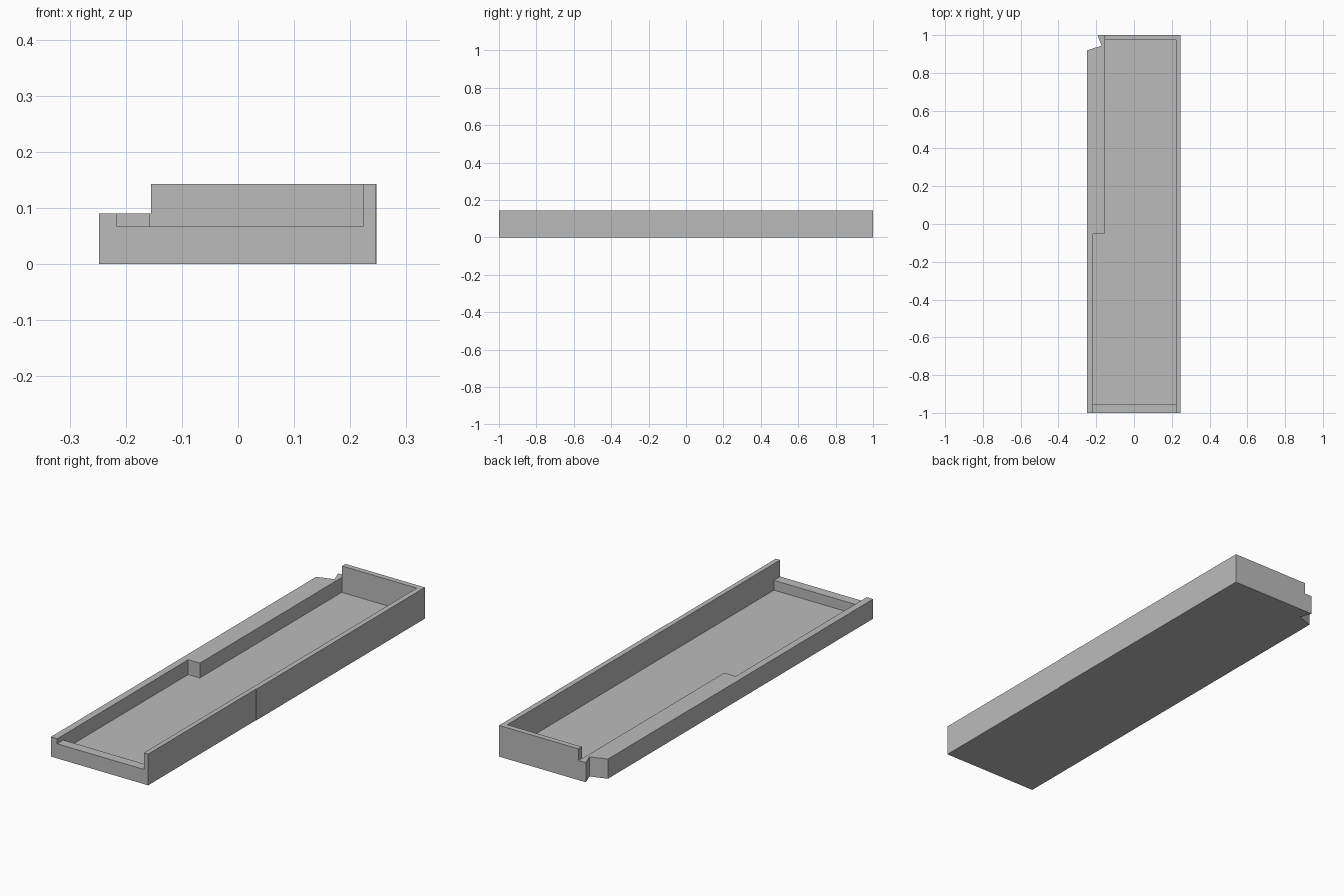
import bpy, bmesh

if "Cube" in bpy.data.objects:
    bpy.data.objects.remove(bpy.data.objects["Cube"])

grey = bpy.data.materials.new("plain grey")
grey.diffuse_color = (0.5, 0.5, 0.5, 1)
grey.use_nodes = True
grey.node_tree.nodes["Principled BSDF"].inputs["Base Color"].default_value = grey.diffuse_color


def prism(name, outline, z0, z1):
    """Extrude a flat outline from z0 to z1."""
    bm = bmesh.new()
    face = bm.faces.new([bm.verts.new((x, y, z0)) for x, y in outline])
    top = bmesh.ops.extrude_face_region(bm, geom=[face])["geom"]
    bmesh.ops.translate(bm, vec=(0, 0, z1 - z0),
                        verts=[v for v in top if isinstance(v, bmesh.types.BMVert)])
    bmesh.ops.recalc_face_normals(bm, faces=bm.faces)
    mesh = bpy.data.meshes.new(name)
    bm.to_mesh(mesh)
    bm.free()
    mesh.materials.append(grey)
    obj = bpy.data.objects.new(name, mesh)
    bpy.context.collection.objects.link(obj)
    return obj


def box(x0, x1, y0, y1):
    return [(x0, y0), (x1, y0), (x1, y1), (x0, y1)]


def cut(target, cutter):
    """Subtract the cutter and remove it."""
    mod = target.modifiers.new("cut", 'BOOLEAN')
    mod.operation = 'DIFFERENCE'
    mod.solver = 'EXACT'
    mod.object = cutter
    cutter.hide_render = True
    bpy.context.view_layer.objects.active = target
    bpy.ops.object.modifier_apply(modifier=mod.name)
    bpy.data.objects.remove(cutter)


# Tray body: notched back left corner, tiny step along the right side
tray = prism("tray", [
    (-0.248, -1), (0.245, -1), (0.245, -0.22), (0.247, -0.22), (0.247, 1),
    (-0.193, 1), (-0.172, 0.944), (-0.248, 0.919)], 0, 0.143)

# Low left wall
cut(tray, prism("left_wall_cutter", box(-0.4, -0.155, -1.2, 1.2), 0.09, 0.3))

# Hollow, wider in its front half
cut(tray, prism("hollow_cutter", [
    (-0.216, -0.955), (0.223, -0.955), (0.223, 0.975),
    (-0.157, 0.975), (-0.157, -0.052), (-0.216, -0.052)], 0.022, 0.3))

# Low front lip
cut(tray, prism("front_lip_cutter", box(-0.216, 0.223, -1.2, -0.94), 0.067, 0.3))
